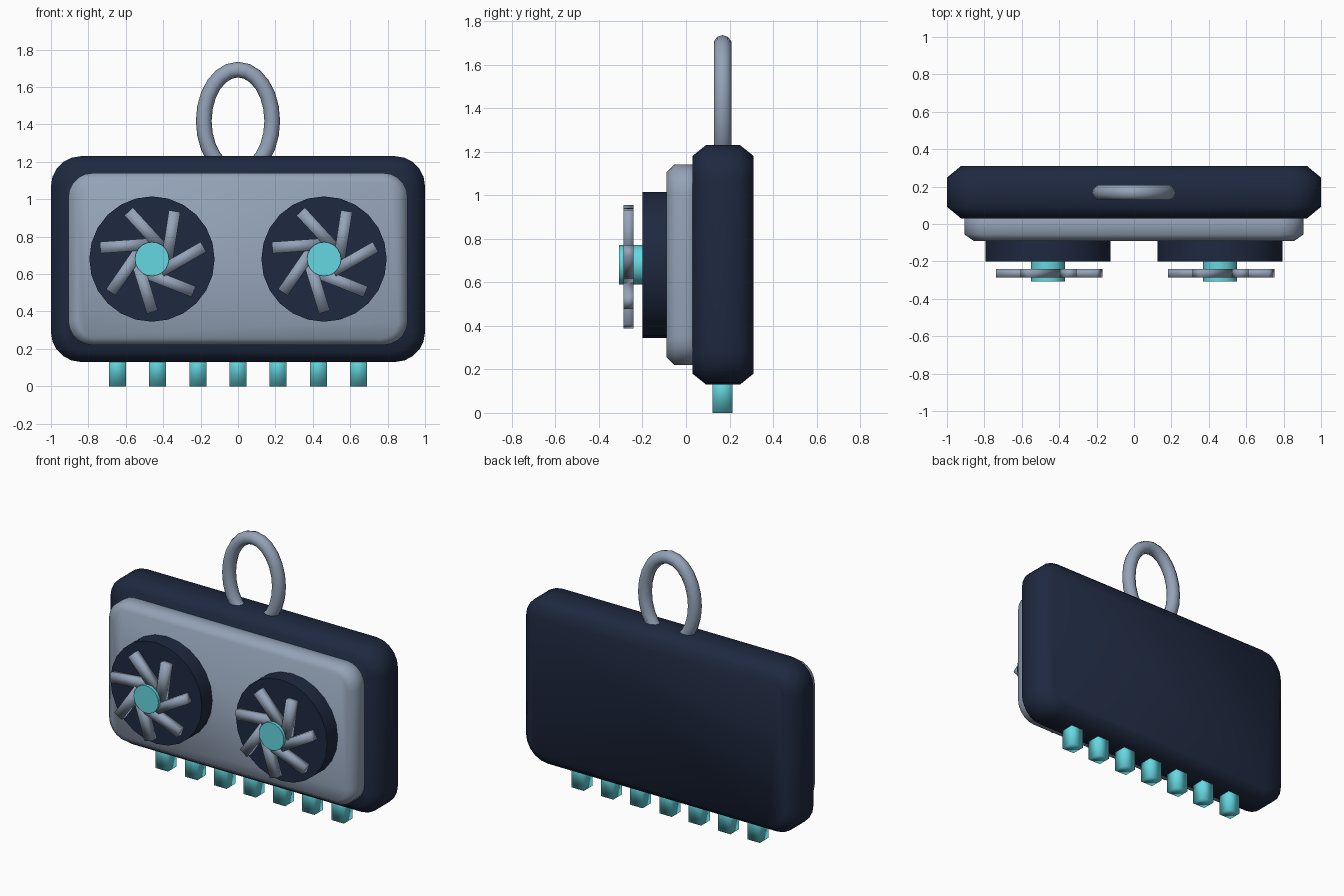
import bpy, bmesh
from math import sin, cos, pi, radians
from mathutils import Matrix, Vector

if "Cube" in bpy.data.objects:
    bpy.data.objects.remove(bpy.data.objects["Cube"])


def material(name, rgb):
    m = bpy.data.materials.new(name)
    m.diffuse_color = (*rgb, 1)
    m.use_nodes = True
    m.node_tree.nodes["Principled BSDF"].inputs["Base Color"].default_value = m.diffuse_color
    return m


NAVY = material("navy", (0.013, 0.022, 0.051))
STEEL = material("steel", (0.296, 0.366, 0.479))
CYAN = material("cyan", (0.13, 0.68, 0.75))


def finish(bm, name, mat, angle=None):
    bmesh.ops.recalc_face_normals(bm, faces=bm.faces[:])
    mesh = bpy.data.meshes.new(name)
    bm.to_mesh(mesh)
    bm.free()
    mesh.materials.append(mat)
    ob = bpy.data.objects.new(name, mesh)
    bpy.context.collection.objects.link(ob)
    bpy.ops.object.select_all(action='DESELECT')
    ob.select_set(True)
    bpy.context.view_layer.objects.active = ob
    if angle is None:
        bpy.ops.object.shade_smooth()
    else:
        bpy.ops.object.shade_smooth_by_angle(angle=radians(angle))
    return ob


def outline(hx, hz, r, steps=5):
    pts = []
    for k, (sx, sz) in enumerate([(1, 1), (-1, 1), (-1, -1), (1, -1)]):
        for i in range(steps + 1):
            a = (k + i / steps) * pi / 2
            pts.append((sx * (hx - r) + r * cos(a), sz * (hz - r) + r * sin(a)))
    return pts


def slab(name, hx, hz, r, zc, y0, y1, ix, iz, iy, mat):
    """Rounded rectangle facing -y with chamfered front and back rims."""
    bm = bmesh.new()
    sections = [(y0, ix, iz), (y0 + iy, 0, 0), (y1 - iy, 0, 0), (y1, ix, iz)]
    rings = []
    for y, dx, dz in sections:
        pts = outline(hx - dx, hz - dz, r - min(dx, dz))
        rings.append([bm.verts.new((x, y, zc + z)) for x, z in pts])
    n = len(rings[0])
    for a, b in zip(rings, rings[1:]):
        for i in range(n):
            bm.faces.new((a[i], a[(i + 1) % n], b[(i + 1) % n], b[i]))
    bm.faces.new(rings[0])
    bm.faces.new(rings[-1])
    return finish(bm, name, mat)


def disc(name, x, z, r, y0, y1, sides, mat):
    bm = bmesh.new()
    m = Matrix.Translation((x, (y0 + y1) / 2, z)) @ Matrix.Rotation(pi / 2, 4, 'X')
    bmesh.ops.create_cone(bm, cap_ends=True, segments=sides, radius1=r, radius2=r,
                          depth=y1 - y0, matrix=m)
    return finish(bm, name, mat, 40)


def box(bm, loc, size, rot=Matrix.Identity(4)):
    bmesh.ops.create_cube(bm, size=1, matrix=Matrix.Translation(loc) @ rot
                          @ Matrix.Diagonal((*size, 1)))


# Housing and front plate
slab("housing", 1.0, 0.55, 0.16, 0.68, 0.03, 0.31, 0.075, 0.05, 0.062, NAVY)
slab("front_plate", 0.907, 0.46, 0.13, 0.68, -0.09, 0.08, 0.05, 0.035, 0.035, STEEL)

# Two fans
for side, cx in (("left", -0.46), ("right", 0.46)):
    cz = 0.68
    disc(side + "_fan_well", cx, cz, 0.335, -0.20, -0.06, 24, NAVY)
    disc(side + "_fan_hub", cx, cz, 0.091, -0.307, -0.19, 20, CYAN)
    bm = bmesh.new()
    for k in range(7):
        a = k * 2 * pi / 7
        loc = Vector((cx + 0.162 * cos(a), -0.263, cz + 0.162 * sin(a)))
        box(bm, loc, (0.262, 0.046, 0.062), Matrix.Rotation(-(a + 0.52), 4, 'Y'))
    finish(bm, side + "_fan_blades", STEEL)

# Contact pins along the bottom edge
bm = bmesh.new()
for k in range(-3, 4):
    box(bm, (k * 0.215, 0.168, 0.1), (0.091, 0.091, 0.2))
finish(bm, "contact_pins", CYAN)

# Oval hanging ring
bm = bmesh.new()
N, M, R = 24, 10, 0.042
rings = []
for i in range(N):
    a = 2 * pi * i / N
    c = Vector((0.183 * cos(a), 0.168, 1.418 + 0.275 * sin(a)))
    out = Vector((0.275 * cos(a), 0, 0.183 * sin(a))).normalized()
    rings.append([bm.verts.new(c + out * R * cos(2 * pi * j / M)
                               + Vector((0, R * sin(2 * pi * j / M), 0))) for j in range(M)])
for i in range(N):
    p, q = rings[i], rings[(i + 1) % N]
    for j in range(M):
        bm.faces.new((p[j], p[(j + 1) % M], q[(j + 1) % M], q[j]))
finish(bm, "hanging_ring", STEEL)
